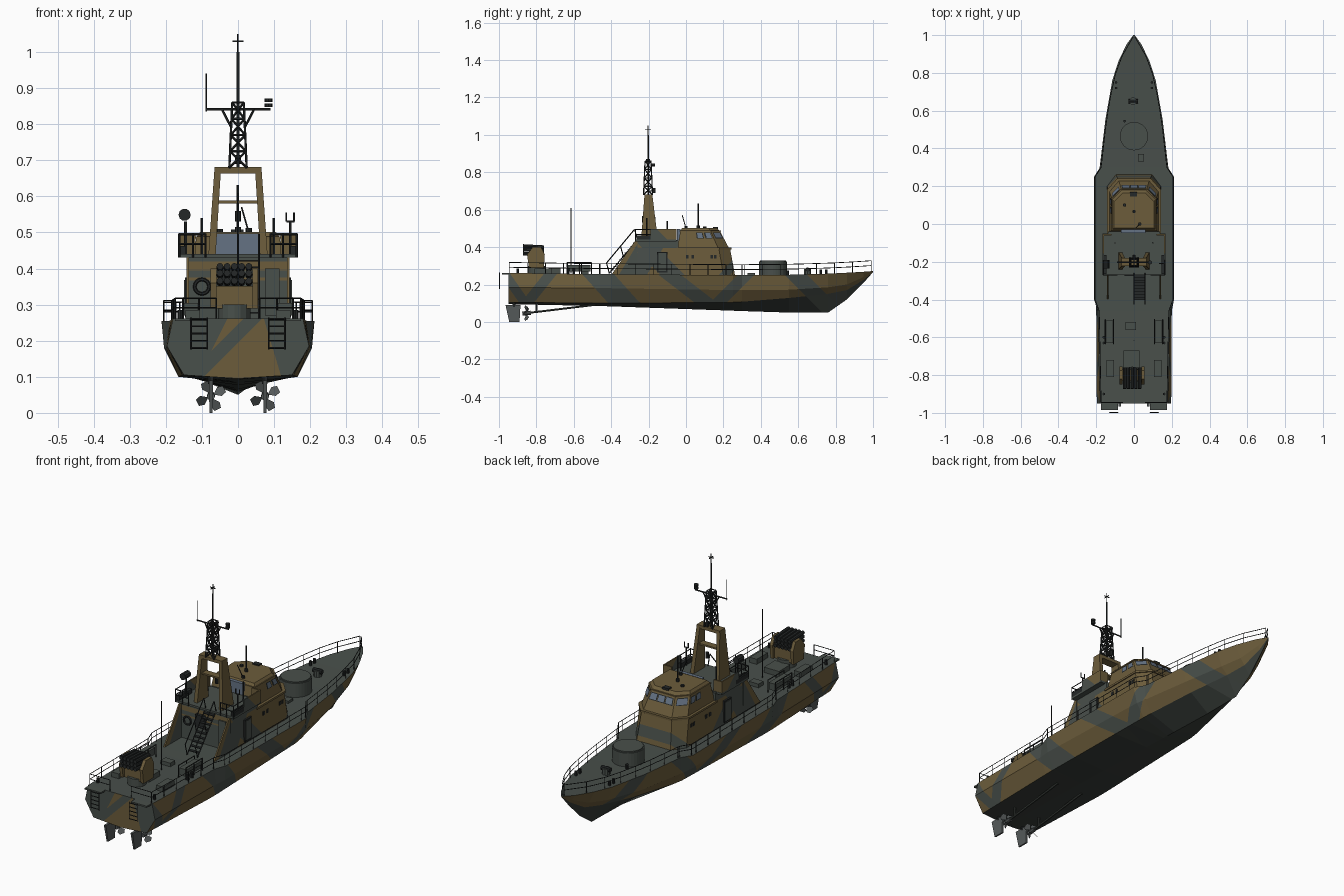
import bpy, bmesh, math
from mathutils import Vector as V

if "Cube" in bpy.data.objects:
    bpy.data.objects.remove(bpy.data.objects["Cube"])

def mat(name, c):
    m = bpy.data.materials.new(name)
    m.diffuse_color = (*c, 1)
    m.use_nodes = True
    m.node_tree.nodes["Principled BSDF"].inputs["Base Color"].default_value = m.diffuse_color
    return m
TAN = mat("olive_tan", (0.150, 0.108, 0.044))
GREY = mat("grey_green", (0.066, 0.079, 0.070))
DARK = mat("hull_bottom_dark", (0.040, 0.047, 0.041))
BLACK = mat("fitting_black", (0.018, 0.021, 0.021))
GLASS = mat("window_blue", (0.13, 0.17, 0.23))
STEEL = mat("propeller_steel", (0.09, 0.10, 0.10))

def mesh(name, verts, faces, mats, idx=None):
    me = bpy.data.meshes.new(name)
    me.from_pydata([tuple(v) for v in verts], [], faces)
    for m in mats if isinstance(mats, list) else [mats]:
        me.materials.append(m)
    if idx:
        for p, i in zip(me.polygons, idx):
            p.material_index = i
    bm = bmesh.new(); bm.from_mesh(me)
    bmesh.ops.remove_doubles(bm, verts=bm.verts, dist=1e-5)
    bmesh.ops.recalc_face_normals(bm, faces=bm.faces)
    bm.to_mesh(me); bm.free()
    ob = bpy.data.objects.new(name, me)
    bpy.context.collection.objects.link(ob)
    return ob

def loft(name, rings, mats):
    n = len(rings[0])
    vs = [p for r in rings for p in r]
    fs = [(k*n+i, k*n+(i+1) % n, (k+1)*n+(i+1) % n, (k+1)*n+i)
          for k in range(len(rings)-1) for i in range(n)]
    fs += [tuple(range(n))[::-1], tuple(range(len(vs)-n, len(vs)))]
    return mesh(name, vs, fs, mats)

def rect(x0, x1, y0, y1, z):
    return [(x0, y0, z), (x1, y0, z), (x1, y1, z), (x0, y1, z)]

def box(name, x0, x1, y0, y1, z0, z1, m):
    return loft(name, [rect(x0, x1, y0, y1, z0), rect(x0, x1, y0, y1, z1)], m)

def rods(name, segs, r, m, n=5):
    vs, fs = [], []
    for a, b in segs:
        a, b = V(a), V(b)
        q = (b-a).to_track_quat('Z', 'Y')
        o = len(vs)
        for e in (a, b):
            vs += [e + q @ V((r*math.cos(t*math.tau/n), r*math.sin(t*math.tau/n), 0)) for t in range(n)]
        fs += [(o+i, o+(i+1) % n, o+n+(i+1) % n, o+n+i) for i in range(n)]
        fs += [tuple(range(o, o+n))[::-1], tuple(range(o+n, o+2*n))]
    return mesh(name, vs, fs, m)

def path(pts):
    return list(zip(pts[:-1], pts[1:]))

# Camouflage: cut slanted bands into a mesh and colour the faces inside them
def camo(ob, bands, axis=1):
    bm = bmesh.new(); bm.from_mesh(ob.data)
    for c, w, k in bands:
        for s in (-w, w):
            co, no = V((0, 0, .2)), V((0, 0, k))
            co[axis] = c+s; no[axis] = 1
            bmesh.ops.bisect_plane(bm, geom=bm.verts[:]+bm.edges[:]+bm.faces[:], plane_co=co, plane_no=no)
    for f in bm.faces:
        p = f.calc_center_median()
        if f.material_index == 0 and any(abs(p[axis]+k*(p.z-.2)-c) < w for c, w, k in bands):
            f.material_index = 1
    bm.to_mesh(ob.data); bm.free()

# Hull: y, deck (w,z), knuckle (w,z), chine (w,z), keel z
ST = [(-.95, .18, .262, .197, .185, .15, .105, .095), (-.46, .19, .255, .20, .18, .165, .10, .085),
      (-.40, .212, .255, .205, .18, .165, .10, .083), (.25, .212, .25, .192, .17, .15, .105, .06),
      (.30, .18, .25, .182, .17, .145, .108, .058), (.55, .152, .252, .142, .172, .105, .128, .05),
      (.76, .115, .258, .09, .185, .055, .15, .05), (.86, .083, .263, .055, .20, .03, .17, .12),
      (.95, .04, .268, .022, .24, .01, .225, .21), (1.0, .004, .272, .003, .270, .002, .268, .266)]
vs, fs, idx = [], [], []
for y, a, az, b, bz, c, cz, k in ST:
    vs += [(-a, y, az), (-b, y, bz), (-c, y, cz), (0, y, k), (c, y, cz), (b, y, bz), (a, y, az)]
for s in range(len(ST)-1):
    for i in range(7):
        j = (i+1) % 7
        fs.append((s*7+i, s*7+j, s*7+7+j, s*7+7+i))
        idx.append(0 if i in (0, 1, 4, 5) else 1 if i == 6 else 2)
fs.append(tuple(range(63, 70))); idx.append(0)
hull = mesh("hull", vs, fs, [TAN, GREY, DARK], idx)
camo(hull, [(-.93, .03, .7), (-.77, .035, -.8), (-.42, .085, .9), (-.02, .06, 1.3), (.27, .045, -1), (.64, .06, 1)])
transom = mesh("transom", vs[:7], [tuple(range(7))], [TAN, GREY])
camo(transom, [(-.16, .10, -.5), (.17, .08, .3), (-.02, .025, -1)], axis=0)

def edge(y, inset=.006):
    for p, q in zip(ST[:-1], ST[1:]):
        if y <= q[0]:
            t = (y-p[0])/(q[0]-p[0])
            return max(0, p[1]+t*(q[1]-p[1])-inset), p[2]+t*(q[2]-p[2])

# Guard rails along the deck edge
ys = [-.945+i*.0966 for i in range(21)]
ys[-1] = .99
segs = []
for sx in (-1, 1):
    pts = [(sx*edge(y)[0], y, edge(y)[1]) for y in sorted(ys+[-.46, -.40, .25, .30])]
    segs += [(p, (p[0], p[1], p[2]+.056)) for p in pts]
    for h in (.03, .056):
        segs += path([(x, y, z+h) for x, y, z in pts])
    segs += [((sx*.174, -.945, .262+h), (sx*.06, -.945, .262+h)) for h in (.03, .056)]
    segs.append(((sx*.06, -.945, .262), (sx*.06, -.945, .318)))
rods("guard_rails", segs, .002, BLACK, 4)

# Stern platforms and ladders
for sx in (-1, 1):
    box("stern_platform", sx*.085, sx*.175, -.985, -.95, .254, .262, GREY)
    a, b = sx*.085, sx*.13
    rods("stern_ladder", [((x, -.997, .175), (x, -.997, .265)) for x in (a, b)] +
         [((a, -.997, .18+i*.02), (b, -.997, .18+i*.02)) for i in range(5)], .0025, BLACK, 4)

# Rudders, shafts and propellers
for sx in (-1, 1):
    x = sx*.075
    loft("rudder", [[(x-.004, -.945, 0), (x+.004, -.945, 0), (x+.004, -.89, 0), (x-.004, -.89, 0)],
                    rect(x-.006, x+.006, -.965, -.885, .09)], STEEL)
    rods("rudder_post", [((x, -.92, .08), (x, -.92, .11))], .008, BLACK)
    rods("propeller_shaft", [((x, -.86, .046), (x, -.48, .092)), ((x, -.80, .05), (x, -.80, .105))], .006, DARK, 6)
    rods("propeller_hub", [((x, -.875, .045), (x, -.83, .049))], .011, STEEL, 8)
    bv, bf = [], []
    for k in range(4):
        t = k*math.tau/4+.5
        for r, d, dy in ((.008, 0, 0), (.03, -.5, -.012), (.043, -.25, -.008), (.043, .2, .006), (.03, .45, .012)):
            bv.append((x+r*math.cos(t+d), -.852+dy, .047+r*math.sin(t+d)))
        bf.append(tuple(range(k*5, k*5+5)))
    mesh("propeller_blades", bv, bf, STEEL)

# Deckhouse and wheelhouse
def plan(fw, fy, sw, sy, ay, z):
    return [(-fw, fy, z), (-sw, sy, z), (-sw, ay, z), (sw, ay, z), (sw, sy, z), (fw, fy, z)]
HB = [(-.30, .06, -.6), (-.02, .065, 1.0), (.16, .03, -.9)]
low = loft("deckhouse", [plan(.095, .262, .142, .20, -.26, .25), plan(.085, .235, .138, .175, -.26, .395)], [TAN, GREY])
camo(low, HB)
loft("bridge_ledge", [plan(.088, .242, .143, .18, -.05, z) for z in (.388, .398)], TAN)
R0, R1 = plan(.08, .228, .13, .17, -.045, .398), plan(.066, .18, .115, .13, -.03, .488)
house = loft("wheelhouse", [R0, R1, plan(.06, .165, .105, .12, -.02, .502)], [TAN, GREY])
camo(house, [(.17, .03, -.5)])
loft("roof_rim", [plan(.07, .186, .119, .134, -.034, z) for z in (.483, .489)], TAN)
aft = box("aft_deckhouse_top", -.138, .138, -.26, -.04, .394, .437, [TAN, GREY])
camo(aft, [(-.22, .06, -.5), (.08, .12, 1)])

# Windows, as thin plates on the wheelhouse walls
def plates(name, i, spans, v0, v1, m):
    j = (i+1) % 6
    a, b, c, d = V(R0[i]), V(R0[j]), V(R1[j]), V(R1[i])
    n = (b-a).cross(d-a).normalized()
    mid = (a+b+c+d)/4 - V((0, .06, .44))
    n *= .003 if n.dot(mid) > 0 else -.003
    at = lambda u, v: a.lerp(b, u).lerp(d.lerp(c, u), v)+n
    for u0, u1 in spans:
        mesh(name, [at(u0, v0), at(u1, v0), at(u1, v1), at(u0, v1)], [(0, 1, 2, 3)], m)
for i, sp in ((5, [(.06, .32), (.37, .63), (.68, .94)]), (0, [(.15, .85)]), (4, [(.15, .85)]),
              (1, [(.05, .22), (.3, .47)]), (3, [(.53, .7), (.78, .95)])):
    plates("window_frame", i, [(u-.02, w+.02) for u, w in sp], .52, .88, BLACK)
    for u, w in sp:
        plates("window", i, [(u+.01, w-.01)], .56, .84, GLASS)
        bpy.context.view_layer.update()
for o in bpy.data.objects:
    if o.name.startswith("window") and "frame" not in o.name:
        c = sum((v.co for v in o.data.vertices), V())/4 - V((0, .06, .45))
        o.location = V((math.copysign(.002, c.x) if abs(c.x) > .06 else 0, .002 if c.y > .05 else 0, .001))
box("aft_window", -.07, .06, -.047, -.03, .437, .497, GLASS)

# Bridge wings, sloping side fins, doors and portholes
box("wing_deck", -.166, .166, -.27, -.05, .43, .44, GREY)
for sx in (-1, 1):
    box("wing_front_panel", sx*.118, sx*.166, -.06, -.052, .435, .497, TAN)
    w = box("wing_side_panel", sx*.16, sx*.166, -.19, -.052, .435, .497, [TAN, GREY])
    camo(w, [(.08, .06, 1)])
    rods("wing_rails", path([(sx*.163, -.19, .495), (sx*.163, -.27, .495), (sx*.09, -.27, .495)]) +
         path([(sx*.163, -.19, .468), (sx*.163, -.27, .468), (sx*.09, -.27, .468)]) +
         [((x, -.27, .43), (x, -.27, .497)) for x in (sx*.163, sx*.125, sx*.09)], .003, BLACK, 4)
    box("wing_locker", sx*.145, sx*.166, -.265, -.165, .44, .462, BLACK)
    x0, x1 = sx*.136, sx*.143
    fin = loft("side_fin", [[(x, -.40, .25), (x, -.26, .25), (x, -.26, .43), (x, -.275, .43)] for x in (x0, x1)], [TAN, GREY])
    camo(fin, [(-.33, .06, -.6)])
    box("side_door", sx*.138, sx*.147, -.155, -.10, .265, .375, BLACK)
    box("side_door_panel", sx*.14, sx*.149, -.148, -.107, .272, .368, GREY)
    for y in (0, .03, .13, .15):
        box("porthole", sx*.135, sx*.1425, y, y+.014, .34, .358, BLACK)
    rods("wing_light_post", [((sx*.145, -.21, .44), (sx*.145, -.21, .53)), ((sx*.10, -.1, .44), (sx*.10, -.1, .54))], .004, BLACK)
rods("searchlight", [((-.148, -.235, .549), (-.148, -.19, .549))], .017, BLACK, 10)
rods("sight_fork", path([(.134, -.21, .555), (.134, -.21, .53), (.156, -.21, .53), (.156, -.21, .555)]), .003, BLACK)
for p in ((-.1, -.266, .35),):
    bpy.ops.mesh.primitive_torus_add(location=p, rotation=(math.pi/2, 0, 0), major_radius=.02, minor_radius=.005,
                                     major_segments=16, minor_segments=6)
    bpy.context.object.name = "life_ring"; bpy.context.object.data.materials.append(BLACK)
box("aft_door", .075, .115, -.266, -.258, .27, .40, GREY)
box("aft_vent", -.05, .0, -.275, -.258, .34, .40, BLACK)

# Stairs to the upper deck
sa, sb = V((0, -.41, .26)), V((0, -.26, .44))
segs = []
for x in (.0, .058):
    o = V((x, 0, 0)); h = V((0, -.015, .055))
    segs += [(sa+o, sb+o), (sa+o+h, sb+o+h)] + [(sa.lerp(sb, t)+o, sa.lerp(sb, t)+o+h) for t in (0, .5, 1)]
rods("stair_frame", segs, .003, BLACK, 4)
for i in range(1, 10):
    p = sa.lerp(sb, i/10)
    box("stair_tread", 0, .058, p.y-.008, p.y+.008, p.z-.002, p.z+.002, BLACK)

# A-frame mast, lattice, yard and aerials
for sx in (-1, 1):
    loft("mast_leg", [rect(sx*.062, sx*.082, -.24, -.15, .437), rect(sx*.047, sx*.065, -.222, -.18, .68)], TAN)
box("mast_crossbar_top", -.065, .065, -.223, -.179, .664, .681, TAN)
box("mast_crossbar_mid", -.07, .07, -.215, -.18, .58, .588, TAN)
def corner(z):
    r = .024-.008*(z-.68)/.18
    return [(sx*r, -.203+sy*r, z) for sx, sy in ((-1, -1), (1, -1), (1, 1), (-1, 1))]
lev = [corner(z) for z in (.68, .725, .77, .815, .86)]
segs = [(lev[0][i], lev[4][i]) for i in range(4)]
for a, b in zip(lev[:-1], lev[1:]):
    for i in range(4):
        j = (i+1) % 4
        segs += [(a[i], b[j]), (a[j], b[i]), (b[i], b[j])]
rods("lattice_mast", segs, .0032, BLACK, 4)
rods("yard", [((-.09, -.203, .842), (.09, -.203, .842)), ((-.045, -.203, .842), (-.018, -.203, .79)),
              ((.045, -.203, .842), (.018, -.203, .79)), ((0, -.203, .70), (0, -.165, .70))], .0035, BLACK)
rods("mast_pole", [((0, -.203, .68), (0, -.203, 1.0))], .0045, BLACK, 6)
rods("thin_aerials", [((0, -.203, .99), (0, -.203, 1.05)), ((-.015, -.203, 1.03), (.015, -.203, 1.03)),
                      ((0, -.218, 1.03), (0, -.188, 1.03)), ((-.088, -.203, .835), (-.088, -.203, .94)),
                      ((0, -.615, .26), (0, -.615, .61)), ((.03, .0, .5), (.01, -.02, .57))], .0024, BLACK)
rods("yard_sensor", [((.085, -.203, .848), (.085, -.203, .858)), ((.085, -.203, .862), (.085, -.203, .872))], .011, BLACK, 8)
rods("mast_lamps", [((0, -.17, .69), (0, -.17, .715)), ((0, -.19, .84), (0, -.165, .84)), ((0, -.17, .53), (0, -.17, .56))], .008, BLACK, 8)
rods("roof_whip", [((0, .066, .5), (0, .066, .632))], .0035, BLACK)
rods("roof_fittings", [((0, .066, .5), (0, .066, .515)), ((.03, 0, .5), (.03, 0, .512)), ((-.05, .1, .5), (-.05, .1, .51))], .009, BLACK, 8)
box("roof_hatch", -.02, .015, .145, .17, .49, .508, BLACK)

# Foredeck: gun ring, winch, hatches and bollards
rods("gun_ring", [((0, .465, .245), (0, .465, .322))], .075, GREY, 32)
rods("gun_ring_lid", [((0, .465, .322), (0, .465, .328))], .07, GREY, 32)
box("fore_hatch", .022, .052, .33, .37, .245, .262, GREY)
rods("winch", [((-.005, .65, .25), (-.005, .65, .285))], .02, GREY, 10)
rods("winch_drum", [((-.03, .65, .28), (.02, .65, .28))], .012, BLACK, 8)
rods("bollards", [((sx*.095+dx, y+dy, .25), (sx*.095+dx, y+dy, .28)) for sx in (-1, 1)
                  for dx, dy in ((0, 0), (0, .03)) for y in (.72,)] + [((-.05, .545, .25), (-.05, .545, .275))] +
     [((sx*.16, y, .255), (sx*.16, y, .285)) for sx in (-1, 1) for y in (-.60, -.63, -.9)], .007, BLACK, 8)

# Aft deck: rocket launcher, lockers and racks
box("launcher_base", -.055, .03, -.76, -.67, .255, .285, GREY)
rods("launcher_pedestal", [((-.01, -.80, .255), (-.01, -.80, .30))], .045, GREY, 16)
for sx in (-1, 1):
    x0, x1 = -.01+sx*.05, -.01+sx*.066
    loft("launcher_arm", [[(x, -.84, .29), (x, -.76, .29), (x, -.755, .36), (x, -.775, .40), (x, -.82, .40), (x, -.85, .36)]
                          for x in (x0, x1)], TAN)
box("launcher_cradle", -.06, .04, -.83, -.77, .29, .352, TAN)
rods("launcher_tubes", [((-.05+i*.02, -.872, z), (-.05+i*.02, -.76, z-.006)) for i in range(5) for z in (.366, .387, .406)], .0095, BLACK, 8)
for sx in (-1, 1):
    box("aft_locker", sx*.105, sx*.145, -.81, -.72, .255, .285, GREY)
    box("storage_rack", sx*.11, sx*.15, -.63, -.51, .27, .305, GREY)
    rods("rack_frame", [((sx*x, y, .255), (sx*x, y, .318)) for x in (.108, .152) for y in (-.635, -.57, -.505)] +
         [((sx*x, -.635, .318), (sx*x, -.505, .318)) for x in (.108, .152)], .003, BLACK, 4)
box("mid_hatch", -.045, .01, -.56, -.52, .25, .275, GREY)
